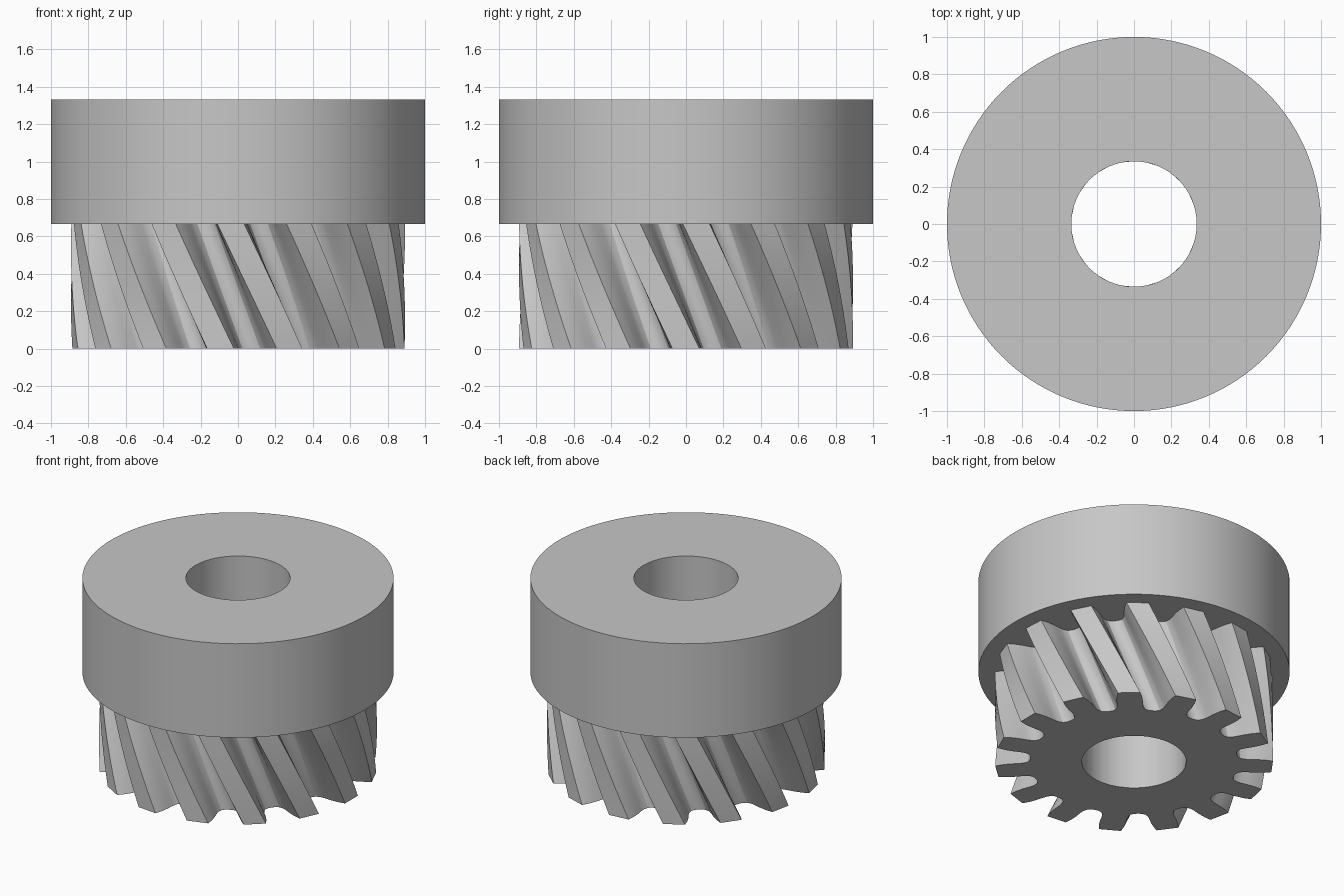
import bpy
import bmesh
import math

cube = bpy.data.objects.get("Cube")
if cube:
    bpy.data.objects.remove(cube, do_unlink=True)

TEETH = 15
BORE = 0.335
GEAR_TOP = 0.667
TOP = 1.333
TWIST = math.radians(-20.5)
LAYERS = 14

steel = bpy.data.materials.new("plain grey metal")
steel.use_nodes = True
grey = (0.57, 0.57, 0.57, 1)
steel.diffuse_color = grey
steel.node_tree.nodes["Principled BSDF"].inputs["Base Color"].default_value = grey


def ring(bm, points, z):
    """Add a ring of vertices from (angle, radius) pairs."""
    return [bm.verts.new((r * math.cos(a), r * math.sin(a), z)) for a, r in points]


def bridge(bm, lower, upper):
    """Join two rings with quads."""
    n = len(lower)
    for i in range(n):
        j = (i + 1) % n
        bm.faces.new((lower[i], lower[j], upper[j], upper[i]))


def finish(bm, name):
    mesh = bpy.data.meshes.new(name)
    bm.to_mesh(mesh)
    bm.free()
    mesh.materials.append(steel)
    obj = bpy.data.objects.new(name, mesh)
    bpy.context.collection.objects.link(obj)
    bpy.ops.object.select_all(action='DESELECT')
    obj.select_set(True)
    bpy.context.view_layer.objects.active = obj
    bpy.ops.object.shade_smooth_by_angle(angle=math.radians(28))
    return obj


# Helical gear: half tooth as (degrees from tooth centre, radius), tip to valley
half = [(4.6, 0.893), (5.5, 0.845), (6.1, 0.79), (6.35, 0.74),
        (6.8, 0.708), (8.0, 0.682), (9.8, 0.67), (12.0, 0.667)]
tooth = [(-a, r) for a, r in reversed(half[:-1])] + half
outline = [(math.radians(a + k * 360 / TEETH), r) for k in range(TEETH) for a, r in tooth]

bm = bmesh.new()
bore_points = [(a, BORE) for a, r in outline]
bore_top = ring(bm, bore_points, GEAR_TOP)
bore_bottom = ring(bm, bore_points, 0)
layers = []
for i in range(LAYERS + 1):
    t = i / LAYERS
    layers.append(ring(bm, [(a + TWIST * t, r) for a, r in outline], GEAR_TOP * t))
rings = [bore_top, bore_bottom] + layers
for lower, upper in zip(rings, rings[1:]):
    bridge(bm, lower, upper)
finish(bm, "helical_gear")

# Collar: plain hub ring above the teeth
bm = bmesh.new()
angles = [math.tau * i / 128 for i in range(128)]
section = [(BORE, TOP), (BORE, GEAR_TOP), (1.0, GEAR_TOP), (1.0, TOP)]
rings = [ring(bm, [(a, r) for a in angles], z) for r, z in section]
for lower, upper in zip(rings, rings[1:] + rings[:1]):
    bridge(bm, lower, upper)
finish(bm, "collar")
